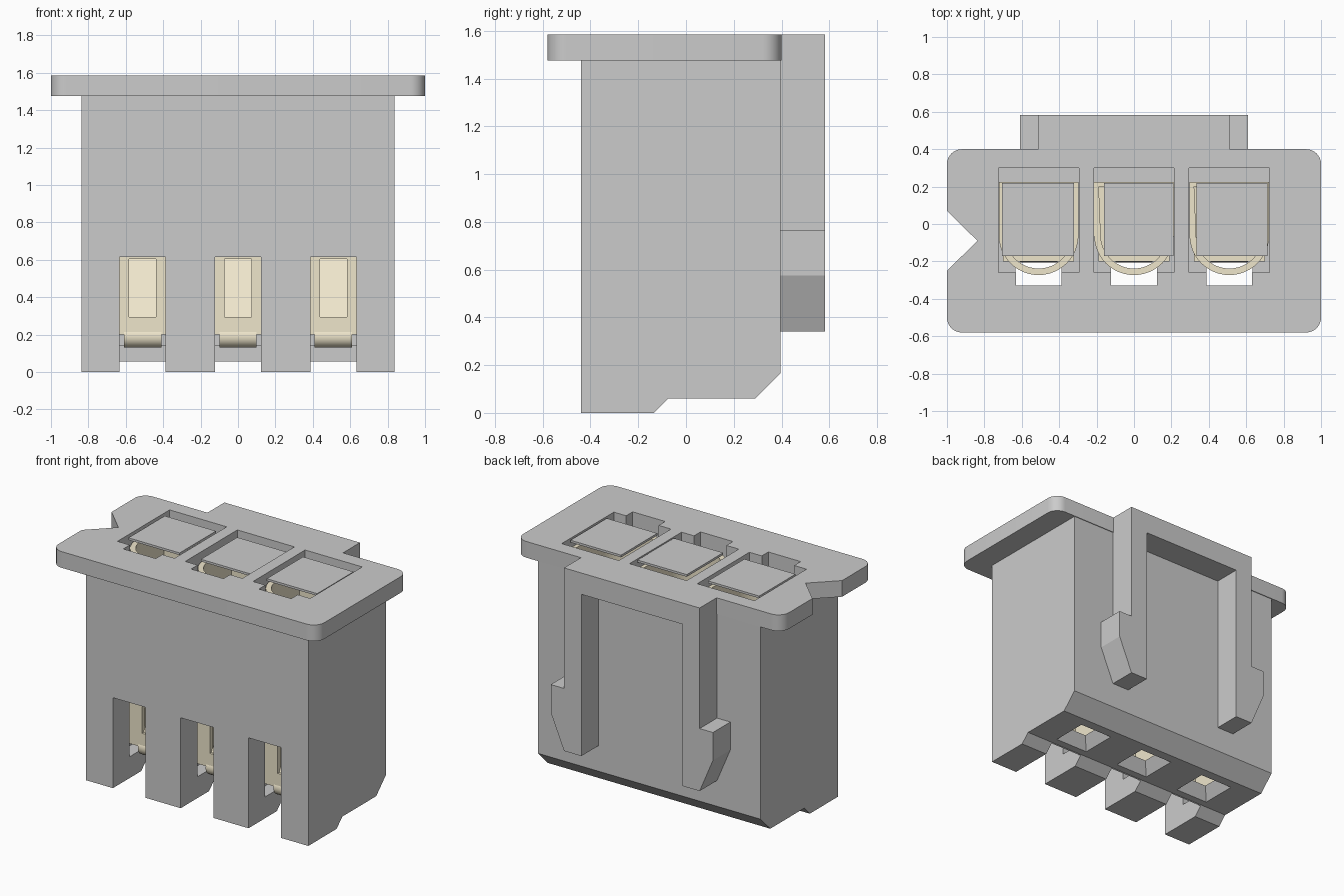
import bpy, bmesh, math

if "Cube" in bpy.data.objects:
    bpy.data.objects.remove(bpy.data.objects["Cube"])

PITCH = 0.51
TOP = 1.585
cream = bpy.data.materials.new("cream_metal")
cream.diffuse_color = (0.86, 0.79, 0.60, 1)
cream.use_nodes = True
cream.node_tree.nodes["Principled BSDF"].inputs["Base Color"].default_value = cream.diffuse_color


def prism(name, pts, axis, a, b, caps=True, mat=None):
    """Extrude a 2D outline along an axis from a to b."""
    place = {'X': lambda p, t: (t, p[0], p[1]),
             'Y': lambda p, t: (p[0], t, p[1]),
             'Z': lambda p, t: (p[0], p[1], t)}[axis]
    bm = bmesh.new()
    lo = [bm.verts.new(place(p, a)) for p in pts]
    hi = [bm.verts.new(place(p, b)) for p in pts]
    n = len(pts)
    for i in range(n):
        j = (i + 1) % n
        bm.faces.new((lo[i], lo[j], hi[j], hi[i]))
    if caps:
        bm.faces.new(lo)
        bm.faces.new(hi)
    bmesh.ops.recalc_face_normals(bm, faces=bm.faces)
    me = bpy.data.meshes.new(name)
    bm.to_mesh(me)
    bm.free()
    ob = bpy.data.objects.new(name, me)
    bpy.context.collection.objects.link(ob)
    if mat:
        me.materials.append(mat)
    return ob


def box(name, x0, x1, y0, y1, z0, z1, mat=None):
    return prism(name, [(x0, y0), (x1, y0), (x1, y1), (x0, y1)], 'Z', z0, z1, mat=mat)


def frustum(name, cx, cy, h0, h1, z0, z1):
    ob = box(name, -1, 1, -1, 1, z0, z1)
    for v in ob.data.vertices:
        h = h0 if v.co.z < (z0 + z1) / 2 else h1
        v.co.x, v.co.y = cx + v.co.x * h, cy + v.co.y * h
    return ob


def arc(cx, cy, r, a0, a1, n):
    return [(cx + r * math.cos(math.radians(a0 + (a1 - a0) * i / n)),
             cy + r * math.sin(math.radians(a0 + (a1 - a0) * i / n))) for i in range(n + 1)]


def activate(ob):
    bpy.ops.object.select_all(action='DESELECT')
    ob.select_set(True)
    bpy.context.view_layer.objects.active = ob


def cut(cutter, *targets):
    for t in targets:
        m = t.modifiers.new("cut", 'BOOLEAN')
        m.operation, m.solver, m.object = 'DIFFERENCE', 'EXACT', cutter
        activate(t)
        bpy.ops.object.modifier_apply(modifier=m.name)
    bpy.data.objects.remove(cutter)


def smooth(ob):
    activate(ob)
    bpy.ops.object.shade_smooth_by_angle(angle=math.radians(30))


# Housing body with stepped, chamfered bottom
body = prism("housing_body", [(-0.44, 0), (-0.135, 0), (-0.075, 0.06), (0.29, 0.06),
                              (0.395, 0.165), (0.395, 1.475), (-0.44, 1.475)], 'X', -0.837, 0.837)

# Top flange with rounded corners and a V notch on the left
r = 0.08
outline = (arc(1 - r, -0.58 + r, r, -90, 0, 8) + arc(1 - r, 0.4 - r, r, 0, 90, 8)
           + arc(-1 + r, 0.4 - r, r, 90, 180, 8)
           + [(-1, 0.07), (-0.837, -0.09), (-1, -0.25)]
           + arc(-1 + r, -0.58 + r, r, 180, 270, 8))
flange = prism("top_flange", outline, 'Z', 1.475, TOP)

# Back latch: bridge and two barbed legs
half = [(0.38, 1.44), (0.38, 0.34), (0.51, 0.34), (0.61, 0.575), (0.61, 0.765),
        (0.51, 0.765), (0.51, TOP)]
prism("back_latch", half + [(-x, z) for x, z in reversed(half)], 'Y', 0.395, 0.582)

# Cavities, key grooves, front slots and pin openings
for i in (-1, 0, 1):
    c = i * PITCH
    cut(box("cavity_cutter", c - 0.215, c + 0.215, -0.26, 0.30, 0.145, 1.8), body, flange)
    cut(box("groove_cutter", c - 0.122, c + 0.122, -0.33, -0.2, 0.2, 1.8), body, flange)
    cut(box("slot_cutter", c - 0.123, c + 0.123, -0.6, -0.08, -0.1, 0.615), body)
    cut(frustum("pin_cutter", c, 0.1, 0.13, 0.07, 0.05, 0.16), body)
smooth(flange)

# Three metal terminals
for i, (px0, px1) in zip((-1, 0, 1), ((-0.705, -0.32), (-0.16, 0.21), (0.335, 0.715))):
    c = i * PITCH
    parts = []
    # Crimp sleeve: round front, square back
    sleeve = prism("terminal", arc(c, -0.06, 0.213, 180, 360, 24)
                   + [(c + 0.213, 0.225), (c - 0.213, 0.225)], 'Z', 1.0, 1.52, caps=False, mat=cream)
    m = sleeve.modifiers.new("wall", 'SOLIDIFY')
    m.thickness, m.offset = 0.035, -1
    activate(sleeve)
    bpy.ops.object.modifier_apply(modifier=m.name)
    # Contact box around the pin
    for s in (-1, 1):
        x = sorted((c + s * 0.19, c + s * 0.155))
        parts.append(box("side", *x, -0.2, 0.22, 0.2, 1.02, cream))
        x = sorted((c + s * 0.19, c + s * 0.072))
        parts.append(box("rail", *x, -0.2, -0.17, 0.2, 1.02, cream))
    parts.append(box("back", c - 0.19, c + 0.19, 0.19, 0.22, 0.2, 1.02, cream))
    parts.append(box("front_low", c - 0.072, c + 0.072, -0.2, -0.17, 0.2, 0.295, cream))
    parts.append(box("front_high", c - 0.072, c + 0.072, -0.2, -0.17, 0.605, 1.02, cream))
    # Rolled lower lip, sloped tongue and contact spring
    parts.append(prism("lip", arc(-0.145, 0.19, 0.06, 0, 345, 23), 'X', c - 0.1, c + 0.1, mat=cream))
    parts.append(prism("tongue", [(-0.19, 0.28), (-0.165, 0.28), (0.02, 0.66), (-0.005, 0.66)],
                       'X', c - 0.072, c + 0.072, mat=cream))
    parts.append(prism("spring", [(0.2, 0.22), (0.175, 0.22), (0.02, 0.6), (0.045, 0.6)],
                       'X', c - 0.12, c + 0.12, mat=cream))
    activate(sleeve)
    for p in parts:
        p.select_set(True)
    bpy.ops.object.join()
    smooth(sleeve)
    # Flat plate in the mouth of the cavity
    box("mouth_plate", px0, px1, -0.17, 0.22, 1.565, 1.58)
